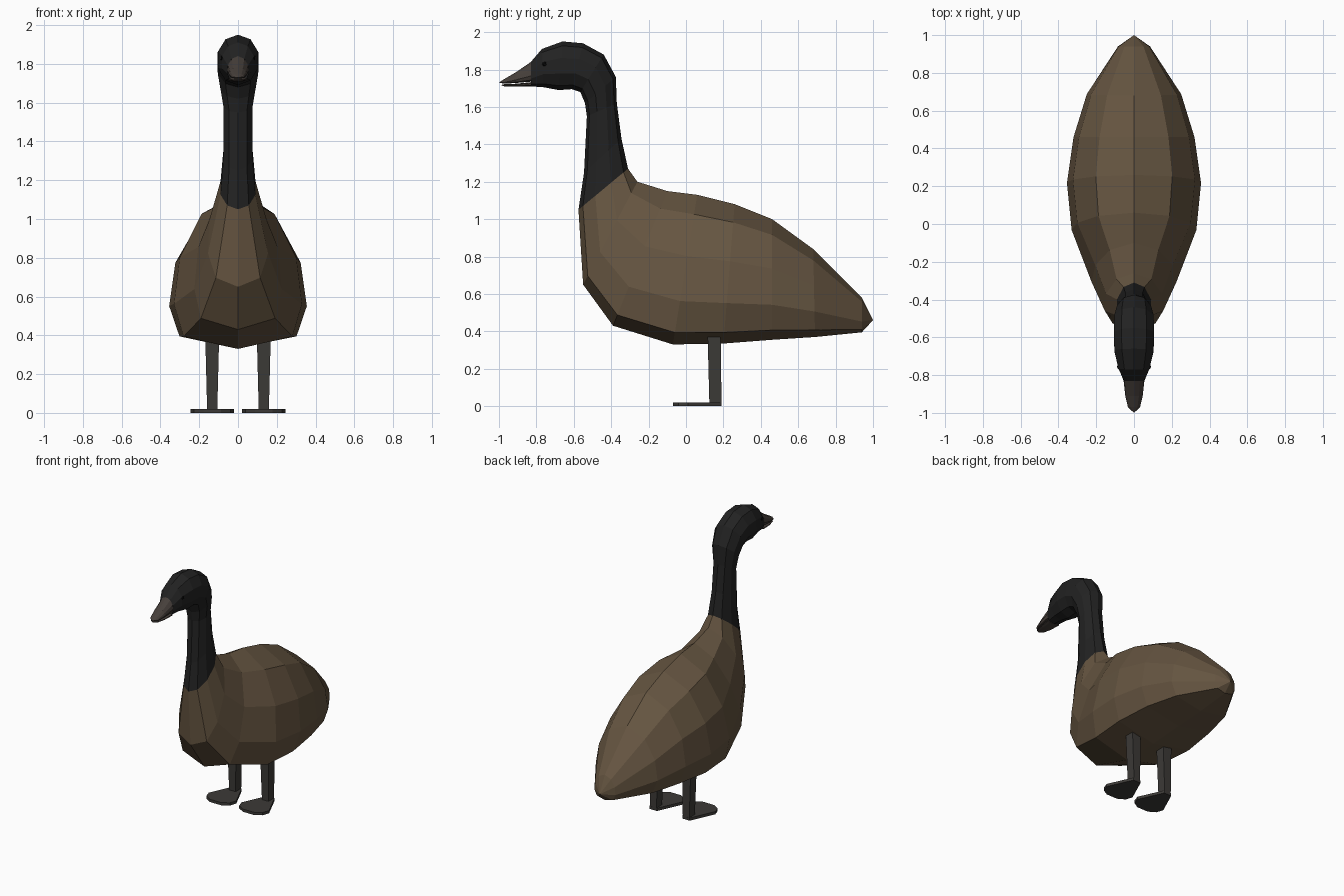
import bpy, bmesh
from mathutils import Vector

if "Cube" in bpy.data.objects:
    bpy.data.objects.remove(bpy.data.objects["Cube"])


def material(name, rgb):
    m = bpy.data.materials.new(name)
    m.diffuse_color = (*rgb, 1)
    m.use_nodes = True
    m.node_tree.nodes["Principled BSDF"].inputs["Base Color"].default_value = m.diffuse_color
    return m


BROWN = material("brown_feathers", (0.130, 0.090, 0.052))
BLACK = material("black_feathers", (0.016, 0.016, 0.016))
HORN = material("bill_horn", (0.062, 0.050, 0.043))
SKIN = material("leg_skin", (0.045, 0.042, 0.038))
DARK = material("eye_dark", (0.003, 0.003, 0.003))

# Half cross-sections, top to bottom: (height fraction, width fraction)
PEAR = [(1, 0), (.87, .57), (.59, .91), (.29, 1), (.08, .85), (0, 0)]
OVAL = [(1, 0), (.91, .62), (.66, 1), (.34, 1), (.09, .62), (0, 0)]


def finish(name, bm, mat):
    bmesh.ops.recalc_face_normals(bm, faces=bm.faces)
    mesh = bpy.data.meshes.new(name)
    bm.to_mesh(mesh)
    bm.free()
    mesh.materials.append(mat)
    ob = bpy.data.objects.new(name, mesh)
    bpy.context.collection.objects.link(ob)
    return ob


def loft(name, mat, rings, tip=None, cap=False):
    """Rings are (top y, top z, bottom y, bottom z, half width, pear amount)."""
    bm = bmesh.new()
    loops = []
    for ty, tz, by, bz, w, pear in rings:
        half = []
        for (h0, w0), (h1, w1) in zip(OVAL, PEAR):
            h, k = h0 + (h1 - h0) * pear, w0 + (w1 - w0) * pear
            half.append((w * k, by + (ty - by) * h, bz + (tz - bz) * h))
        pts = half + [(-x, y, z) for x, y, z in half[-2:0:-1]]
        loops.append([bm.verts.new(p) for p in pts])
    n = len(loops[0])
    for a, b in zip(loops, loops[1:]):
        for i in range(n):
            j = (i + 1) % n
            bm.faces.new((a[i], a[j], b[j], b[i]))
    if tip:
        t = bm.verts.new((0, *tip))
        for i in range(n):
            bm.faces.new((loops[-1][i], loops[-1][(i + 1) % n], t))
    if cap:
        bm.faces.new(loops[0])
    return finish(name, bm, mat)


def prism(name, mat, bottom, top):
    bm = bmesh.new()
    a = [bm.verts.new(p) for p in bottom]
    b = [bm.verts.new(p) for p in top]
    bm.faces.new(a)
    bm.faces.new(b)
    for i in range(len(a)):
        j = (i + 1) % len(a)
        bm.faces.new((a[i], a[j], b[j], b[i]))
    return finish(name, bm, mat)


# Body, from the neck seam back to the tail
seam = (-.31, 1.27, -.575, 1.05, .09, 0)
loft("body", BROWN, [
    seam,
    (-.26, 1.20, -.55, .65, .155, .5),
    (-.10, 1.15, -.39, .43, .225, 1),
    (.06, 1.13, -.07, .33, .33, 1),
    (.26, 1.08, .20, .335, .355, 1),
    (.46, 1.00, .46, .355, .32, 1),
    (.68, .84, .69, .37, .25, 1),
    (.94, .58, .94, .395, .085, .6),
], tip=(1.0, .46))

# Neck and head
loft("neck_and_head", BLACK, [
    seam,
    (-.345, 1.43, -.545, 1.25, .074, 0),
    (-.37, 1.62, -.53, 1.55, .074, 0),
    (-.375, 1.76, -.54, 1.62, .09, 0),
    (-.44, 1.88, -.565, 1.68, .104, 0),
    (-.55, 1.94, -.61, 1.695, .106, 0),
    (-.66, 1.95, -.68, 1.69, .104, 0),
    (-.77, 1.91, -.76, 1.705, .082, 0),
    (-.83, 1.84, -.83, 1.71, .055, .5),
])

# Bill, upper and lower halves
loft("upper_bill", HORN, [
    (-.83, 1.84, -.83, 1.735, .055, 1),
    (-.91, 1.785, -.91, 1.728, .046, 1),
    (-.97, 1.75, -.97, 1.724, .032, 1),
], tip=(-1.0, 1.73), cap=True)
loft("lower_bill", HORN, [
    (-.83, 1.732, -.83, 1.71, .048, 0),
    (-.91, 1.724, -.91, 1.708, .040, 0),
    (-.97, 1.722, -.97, 1.709, .025, 0),
], tip=(-.99, 1.717), cap=True)

FOOT = [(-.03, .19), (.03, .19), (.112, .01), (.095, -.04), (.045, -.07),
        (-.045, -.07), (-.095, -.04), (-.112, .01)]
for side, s in (("left", 1), ("right", -1)):
    # Leg, slightly wider at the top
    def square(r, y0, y1, z):
        return [(s * .133 + r * i, y, z)
                for i, y in ((-1, y0), (1, y0), (1, y1), (-1, y1))]
    prism(side + "_leg", SKIN, square(.026, .125, .19, .01),
          square(.036, .115, .185, .40))
    # Flat webbed foot
    prism(side + "_foot", SKIN, [(s * .133 + x, y, 0) for x, y in FOOT],
          [(s * .133 + x, y, .02) for x, y in FOOT])
    # Eye
    bm = bmesh.new()
    bmesh.ops.create_icosphere(bm, subdivisions=1, radius=.02)
    bmesh.ops.translate(bm, verts=bm.verts, vec=Vector((s * .072, -.755, 1.83)))
    finish(side + "_eye", bm, DARK)
